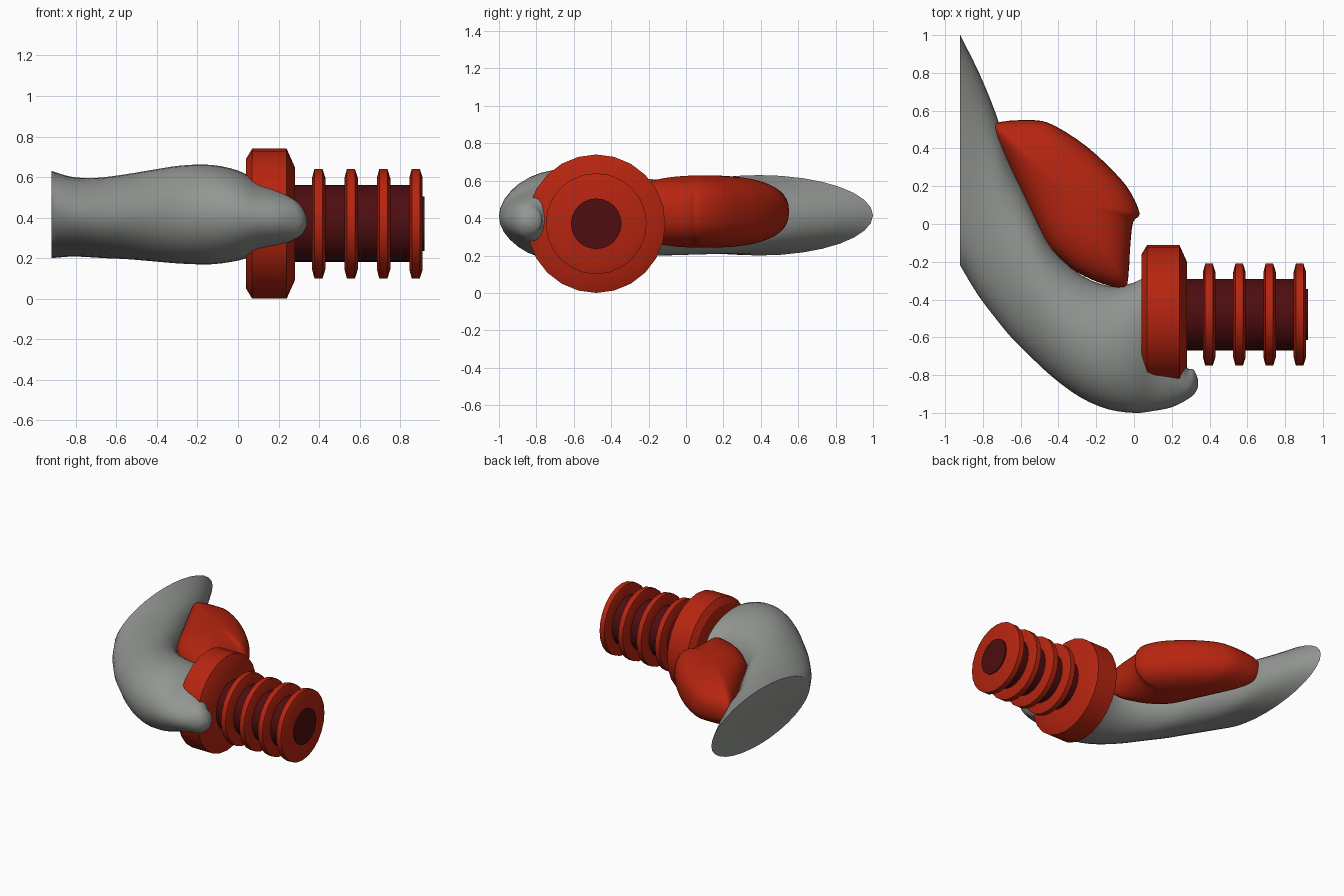
import bpy, bmesh, math
from mathutils import Vector

if "Cube" in bpy.data.objects:
    bpy.data.objects.remove(bpy.data.objects["Cube"])


def material(name, rgb):
    m = bpy.data.materials.new(name)
    m.diffuse_color = (*rgb, 1)
    m.use_nodes = True
    m.node_tree.nodes["Principled BSDF"].inputs["Base Color"].default_value = m.diffuse_color
    return m


GREY = material("warm grey", (0.29, 0.305, 0.285))
RED = material("red", (0.47, 0.018, 0.005))
DARK = material("dark red", (0.075, 0.004, 0.005))


def loft(name, rings, mat, angle=40):
    """Join equal-sized rings of points into a closed, capped surface."""
    bm = bmesh.new()
    vs = [[bm.verts.new(p) for p in ring] for ring in rings]
    n = len(vs[0])
    for a, b in zip(vs, vs[1:]):
        for i in range(n):
            j = (i + 1) % n
            bm.faces.new((a[i], a[j], b[j], b[i]))
    bm.faces.new(vs[0][::-1])
    bm.faces.new(vs[-1])
    bmesh.ops.recalc_face_normals(bm, faces=bm.faces)
    mesh = bpy.data.meshes.new(name)
    bm.to_mesh(mesh)
    bm.free()
    ob = bpy.data.objects.new(name, mesh)
    bpy.context.collection.objects.link(ob)
    mesh.materials.append(mat)
    bpy.ops.object.select_all(action='DESELECT')
    ob.select_set(True)
    bpy.context.view_layer.objects.active = ob
    bpy.ops.object.shade_smooth_by_angle(angle=math.radians(angle))
    return ob


def smooth_path(pts, steps, closed=False):
    """Catmull-Rom interpolation of tuples of any length."""
    n, out = len(pts), []
    get = (lambda i: pts[i % n]) if closed else (lambda i: pts[max(0, min(n - 1, i))])
    for i in range(n if closed else n - 1):
        for k in range(steps):
            t = k / steps
            out.append(tuple(
                0.5 * (2 * b + (c - a) * t + (2 * a - 5 * b + 4 * c - d) * t * t
                       + (3 * b - a - 3 * c + d) * t ** 3)
                for a, b, c, d in zip(get(i - 1), get(i), get(i + 1), get(i + 2))))
    if not closed:
        out.append(pts[-1])
    return out


# Curved grey body: outer x, y, inner x, y, centre z, half height
stations = [
    (-.92, -.22, -.92, 1.00, .415, .215),
    (-.83, -.37, -.82, .80, .405, .197),
    (-.74, -.49, -.73, .58, .40, .195),
    (-.65, -.60, -.66, .36, .40, .20),
    (-.54, -.71, -.55, .12, .405, .21),
    (-.42, -.82, -.43, -.12, .41, .225),
    (-.28, -.92, -.28, -.27, .415, .242),
    (-.14, -.98, -.12, -.33, .415, .245),
    (.00, -1.0, .00, -.31, .41, .222),
    (.10, -.99, .09, -.29, .40, .182),
    (.20, -.97, .18, -.50, .395, .142),
    (.28, -.93, .27, -.745, .39, .10),
    (.32, -.90, .315, -.77, .385, .065),
    (.34, -.86, .338, -.82, .38, .02),
]
rings = []
for ox, oy, ix, iy, cz, h in smooth_path(stations, 3):
    o, i = Vector((ox, oy, cz)), Vector((ix, iy, cz))
    mid, half = (o + i) / 2, (o - i) / 2
    rings.append([mid + half * math.cos(a) + Vector((0, 0, h * math.sin(a)))
                  for a in (math.tau * k / 32 for k in range(32))])
loft("curved_body", rings, GREY, 50)

# Red padded lever: outline shrunk towards its middle as it swells up and down
outline = [
    (-.745, .50), (-.71, .54), (-.53, .55), (-.42, .52), (-.25, .41), (-.10, .27),
    (-.02, .17), (.03, .055), (-.005, .01), (-.02, -.12), (-.028, -.25), (-.05, -.335),
    (-.17, -.315), (-.30, -.255), (-.40, -.175), (-.47, -.09), (-.58, .14), (-.68, .35),
]
outline = smooth_path(outline, 3, True)
cx, cy, cz, height = -.28, .10, .435, .193
rings = []
for k in range(1, 24):
    a = math.pi * (k / 24 - 0.5)
    s = max(math.cos(a), 0) ** 0.8
    z = math.copysign(abs(math.sin(a)) ** 0.8, a) * height
    rings.append([(cx + (x - cx) * s, cy + (y - cy) * s, cz + z) for x, y in outline])
loft("lever", rings, RED, 60)


def turned(name, profile, mat):
    """Turn an (x, radius) profile about the connector axis."""
    loft(name, [[(x, -.48 + r * math.sin(math.tau * k / 24), .37 + r * math.cos(math.tau * k / 24))
                 for k in range(24)] for x, r in profile], mat, 30)


# Connector: collar, dark shaft with bore end, and four ribs
turned("collar", [(.04, .32), (.07, .37), (.24, .37), (.28, .28)], RED)
turned("shaft", [(.26, .19), (.90, .19)], DARK)
turned("bore_end", [(.89, .135), (.92, .135)], DARK)
for n in range(4):
    x = .365 + .16 * n
    turned(f"rib_{n + 1}", [(x, .225), (x + .012, .27), (x + .052, .27), (x + .066, .225)], RED)
